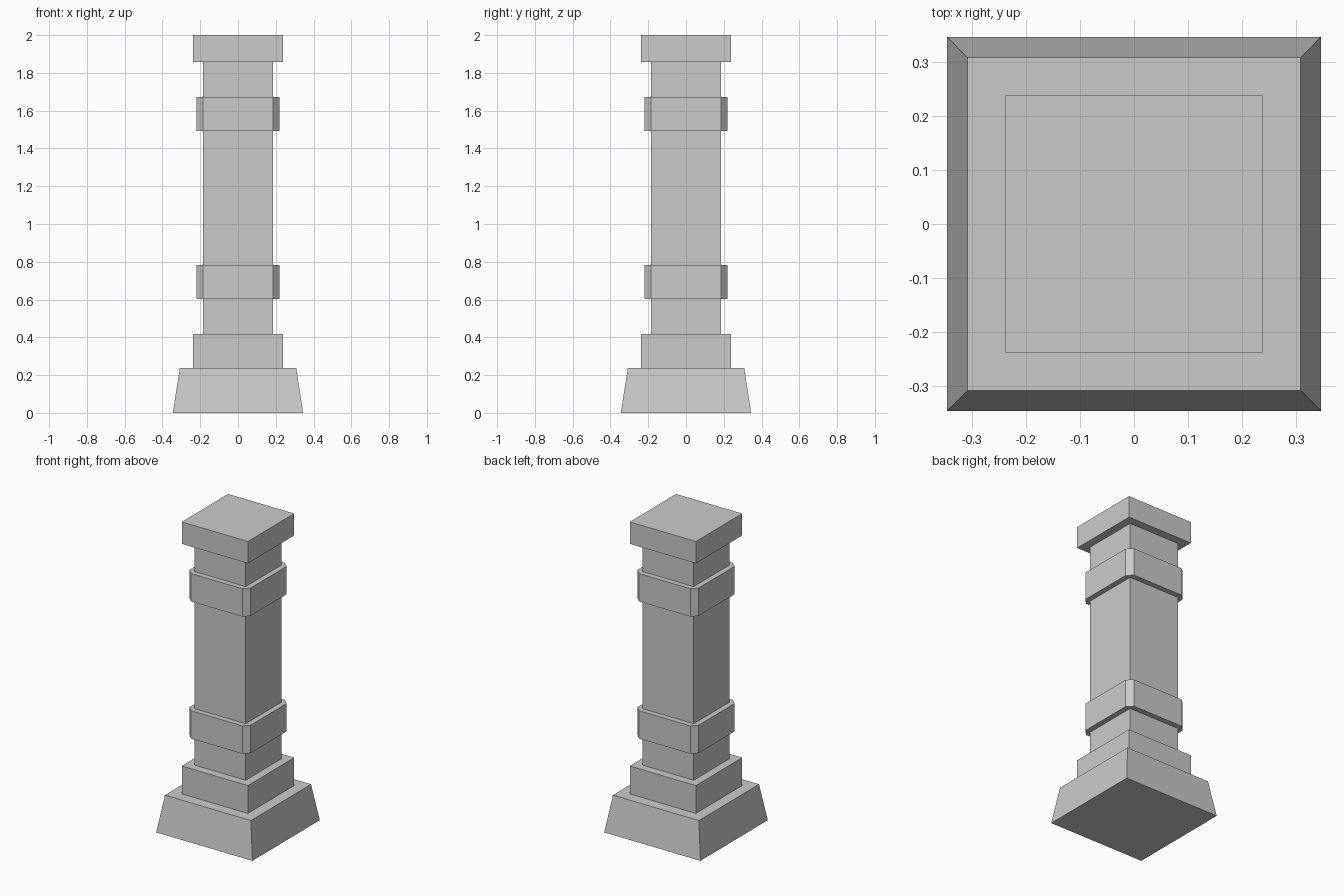
import bpy, bmesh

if "Cube" in bpy.data.objects:
    bpy.data.objects.remove(bpy.data.objects["Cube"])


def prism(name, half_bottom, z0, z1, half_top=None, chamfer=0.0):
    """Square block from z0 to z1, optionally tapered or with chamfered upright corners."""
    def outline(h):
        if not chamfer:
            return [(-h, -h), (h, -h), (h, h), (-h, h)]
        c = h - chamfer
        return [(-c, -h), (c, -h), (h, -c), (h, c), (c, h), (-c, h), (-h, c), (-h, -c)]

    bm = bmesh.new()
    low = [bm.verts.new((x, y, z0)) for x, y in outline(half_bottom)]
    high = [bm.verts.new((x, y, z1)) for x, y in outline(half_top or half_bottom)]
    bm.faces.new(low[::-1])
    bm.faces.new(high)
    n = len(low)
    for i in range(n):
        j = (i + 1) % n
        bm.faces.new((low[i], low[j], high[j], high[i]))
    mesh = bpy.data.meshes.new(name)
    bm.to_mesh(mesh)
    bm.free()
    obj = bpy.data.objects.new(name, mesh)
    bpy.context.collection.objects.link(obj)
    return obj


# Tapered foot and stepped plinth
prism("base", 0.345, 0.0, 0.237, half_top=0.308)
prism("plinth", 0.237, 0.237, 0.418)

# Shaft and cap
prism("shaft", 0.184, 0.418, 1.858)
prism("cap", 0.237, 1.858, 2.0)

# Chamfered bands around the shaft
for name, z in (("lower_band", 0.603), ("upper_band", 1.492)):
    prism(name, 0.219, z, z + 0.181, chamfer=0.035)
